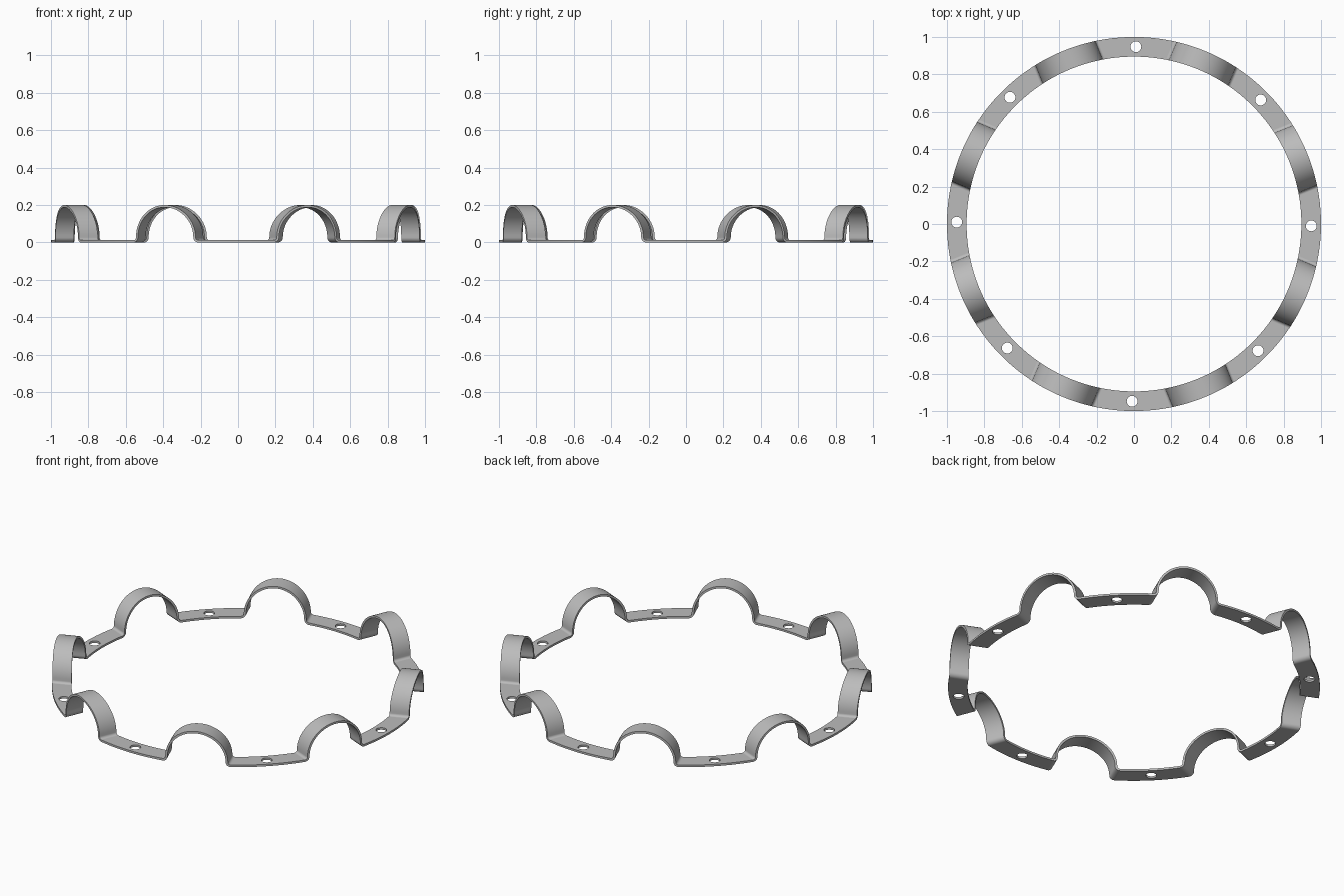
import bpy, bmesh
from math import sin, cos, pi, radians, sqrt, asin

if "Cube" in bpy.data.objects:
    bpy.data.objects.remove(bpy.data.objects["Cube"], do_unlink=True)

R_OUT, R_IN = 1.0, 0.895        # band edges
THICK, FILLET, ARCH = 0.012, 0.015, 0.173
CENTRE_Z = THICK + FILLET
FOOT = ARCH + FILLET            # half width of an arch with its fillets
COUNT, STEP = 8, pi / 4
TWIST = radians(-0.6)

steel = bpy.data.materials.new("grey metal")
steel.use_nodes = True
colour = (0.5, 0.5, 0.5, 1)
steel.diffuse_color = colour
steel.node_tree.nodes["Principled BSDF"].inputs["Base Color"].default_value = colour


def arc(cx, r, start, end, n):
    angles = [radians(start + (end - start) * i / n) for i in range(n + 1)]
    return [(cx + r * cos(a), CENTRE_Z + r * sin(a)) for a in angles]


def arch_profile(depth):
    """Arch with flared feet, at a depth below the upper surface."""
    f, r = FILLET + depth, ARCH - depth
    return (arc(-FOOT, f, -90, 0, 8) + arc(0, r, 180, 0, 40)[1:-1]
            + arc(FOOT, f, 180, 270, 8))


def on_radius(radius, s, z, turn):
    """Point on a cylinder of the given radius, offset s across the arch axis."""
    u = sqrt(radius * radius - s * s)
    return (u * cos(turn) - s * sin(turn), u * sin(turn) + s * cos(turn), z)


# Band: four-cornered sections running round the ring
bm = bmesh.new()
sections = []
upper, lower = arch_profile(0), arch_profile(THICK)
for k in range(COUNT):
    turn = TWIST + STEP * (k + 0.5)
    for top, low in zip(upper, lower):
        sections.append([on_radius(R_IN, *low, turn), on_radius(R_IN, *top, turn),
                         on_radius(R_OUT, *top, turn), on_radius(R_OUT, *low, turn)])
    for i in range(1, 10):      # flat tab up to the next arch
        corner = []
        for radius, z in ((R_IN, 0), (R_IN, THICK), (R_OUT, THICK), (R_OUT, 0)):
            edge = asin(FOOT / radius)
            a = turn + edge + (STEP - 2 * edge) * i / 10
            corner.append((radius * cos(a), radius * sin(a), z))
        sections.append(corner)
rings = [[bm.verts.new(p) for p in sec] for sec in sections]
for i, a in enumerate(rings):
    b = rings[(i + 1) % len(rings)]
    for j in range(4):
        m = (j + 1) % 4
        bm.faces.new((a[j], a[m], b[m], b[j]))
bmesh.ops.recalc_face_normals(bm, faces=bm.faces[:])
mesh = bpy.data.meshes.new("wavy_ring_band")
bm.to_mesh(mesh)
bm.free()
mesh.materials.append(steel)
band = bpy.data.objects.new("wavy_ring_band", mesh)
bpy.context.collection.objects.link(band)

# Screw holes in the middle of each flat tab
cut = bmesh.new()
for k in range(COUNT):
    a = TWIST + STEP * k
    made = bmesh.ops.create_cone(cut, cap_ends=True, segments=32, radius1=0.029,
                                 radius2=0.029, depth=0.1)
    bmesh.ops.translate(cut, verts=made["verts"],
                        vec=(0.948 * cos(a), 0.948 * sin(a), 0))
cut_mesh = bpy.data.meshes.new("hole_cutter")
cut.to_mesh(cut_mesh)
cut.free()
cutter = bpy.data.objects.new("hole_cutter", cut_mesh)
cutter.hide_render = True
bpy.context.collection.objects.link(cutter)

mod = band.modifiers.new("holes", "BOOLEAN")
mod.operation, mod.solver, mod.object = "DIFFERENCE", "EXACT", cutter
bpy.ops.object.select_all(action="DESELECT")
band.select_set(True)
bpy.context.view_layer.objects.active = band
bpy.ops.object.modifier_apply(modifier=mod.name)
bpy.data.objects.remove(cutter, do_unlink=True)

# Smooth arches, crisp flat tabs
bpy.ops.object.shade_smooth_by_angle(angle=radians(30))
for face in band.data.polygons:
    if abs(face.normal.z) > 0.9995:
        face.use_smooth = False
